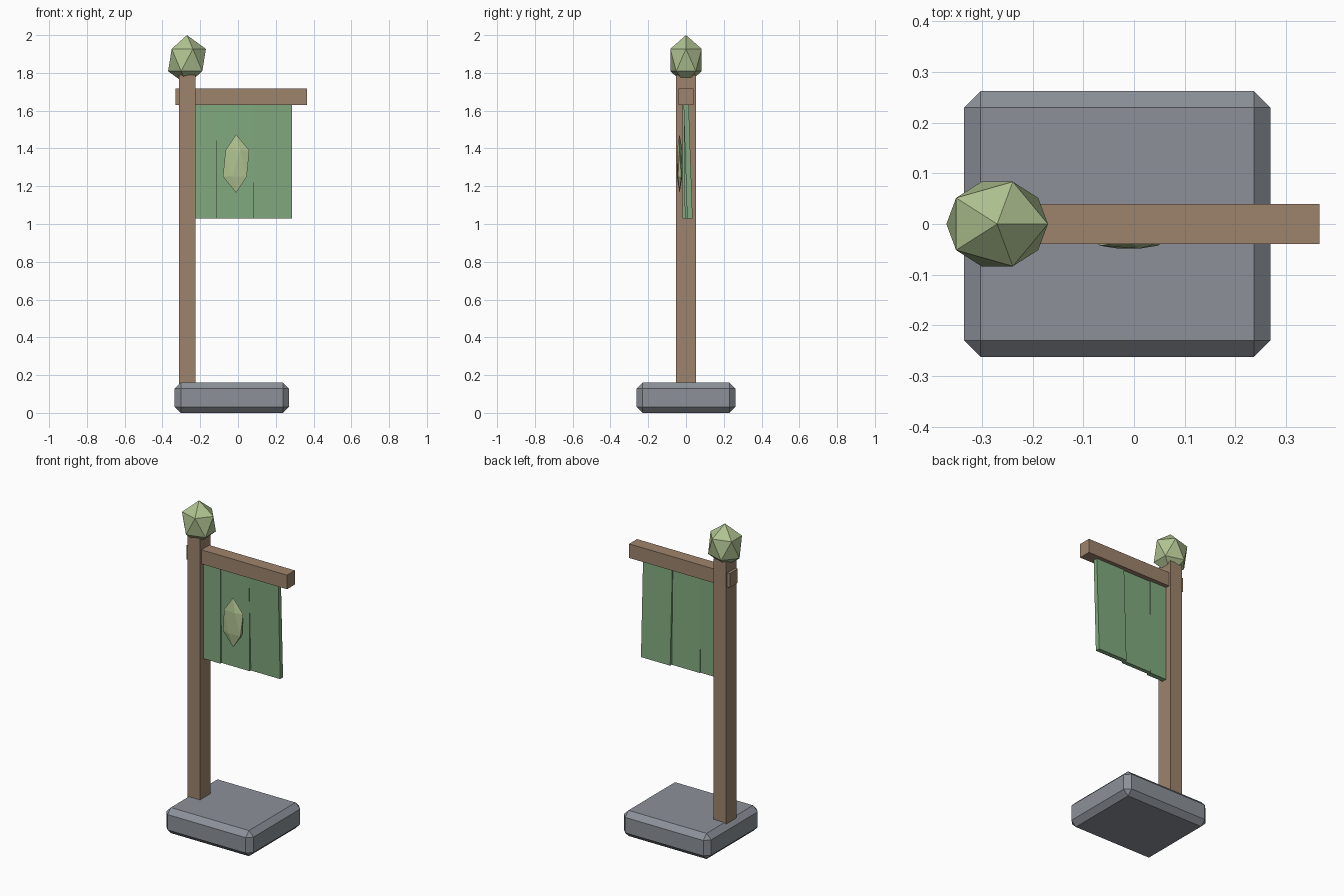
import bpy, bmesh
from mathutils import Vector

if "Cube" in bpy.data.objects:
    bpy.data.objects.remove(bpy.data.objects["Cube"])


def material(name, rgb):
    m = bpy.data.materials.new(name)
    lin = [((c / 255 + 0.055) / 1.055) ** 2.4 for c in rgb]
    m.diffuse_color = (*lin, 1)
    m.use_nodes = True
    m.node_tree.nodes["Principled BSDF"].inputs["Base Color"].default_value = m.diffuse_color
    return m


stone = material("grey_stone", (140, 145, 153))
wood = material("brown_wood", (158, 132, 108))
cloth = material("green_cloth", (130, 170, 127))
trim = material("pale_green", (176, 195, 145))


def finish(bm, name, mat):
    bmesh.ops.recalc_face_normals(bm, faces=bm.faces)
    me = bpy.data.meshes.new(name)
    bm.to_mesh(me)
    bm.free()
    me.materials.append(mat)
    ob = bpy.data.objects.new(name, me)
    bpy.context.collection.objects.link(ob)
    return ob


def box(name, lo, hi, mat, chamfer=0, lean=None):
    """Box between two corners; lean gives the bottom (front, back) y."""
    lo, hi = Vector(lo), Vector(hi)
    bm = bmesh.new()
    bmesh.ops.create_cube(bm, size=1)
    for v in bm.verts:
        at_front, at_bottom = v.co.y < 0, v.co.z < 0
        v.co = [(lo[i] + hi[i]) / 2 + v.co[i] * (hi[i] - lo[i]) for i in range(3)]
        if lean and at_bottom:
            v.co.y = lean[0] if at_front else lean[1]
    if chamfer:
        bmesh.ops.bevel(bm, geom=bm.edges[:], offset=chamfer, segments=1,
                        affect='EDGES', profile=0.5)
    return finish(bm, name, mat)


def gem(name, centre, radii, mat):
    """Twenty-sided ball stretched along each axis."""
    bm = bmesh.new()
    bmesh.ops.create_icosphere(bm, subdivisions=1, radius=1)
    for v in bm.verts:
        v.co = [centre[i] + v.co[i] * radii[i] for i in range(3)]
    return finish(bm, name, mat)


# Stone foot, post and crossbar
box("base", (-0.335, -0.262, 0), (0.269, 0.262, 0.16), stone, chamfer=0.032)
box("post", (-0.312, -0.052, 0.14), (-0.226, 0.052, 1.79), wood)
box("crossbar", (-0.33, -0.039, 1.63), (0.366, 0.039, 1.718), wood)

# Faceted finial on the post
gem("finial", (-0.27, 0, 1.868), (0.112, 0.098, 0.132), trim)

# Hanging cloth: three panels, each leaning further back
panels = [  # x range, top front/back y, bottom front/back y
    (-0.300, -0.110, -0.018, 0.013, -0.018, 0.013),
    (-0.110, 0.085, -0.012, 0.008, -0.006, 0.019),
    (0.085, 0.287, -0.013, 0.014, 0.006, 0.035),
]
for i, (x0, x1, f, b, bf, bb) in enumerate(panels):
    box(f"cloth_panel_{i + 1}", (x0, f, 1.03), (x1, b, 1.64), cloth, lean=(bf, bb))

# Long faceted emblem in front of the cloth
gem("emblem", (-0.01, -0.034, 1.32), (0.078, 0.017, 0.155), trim)
